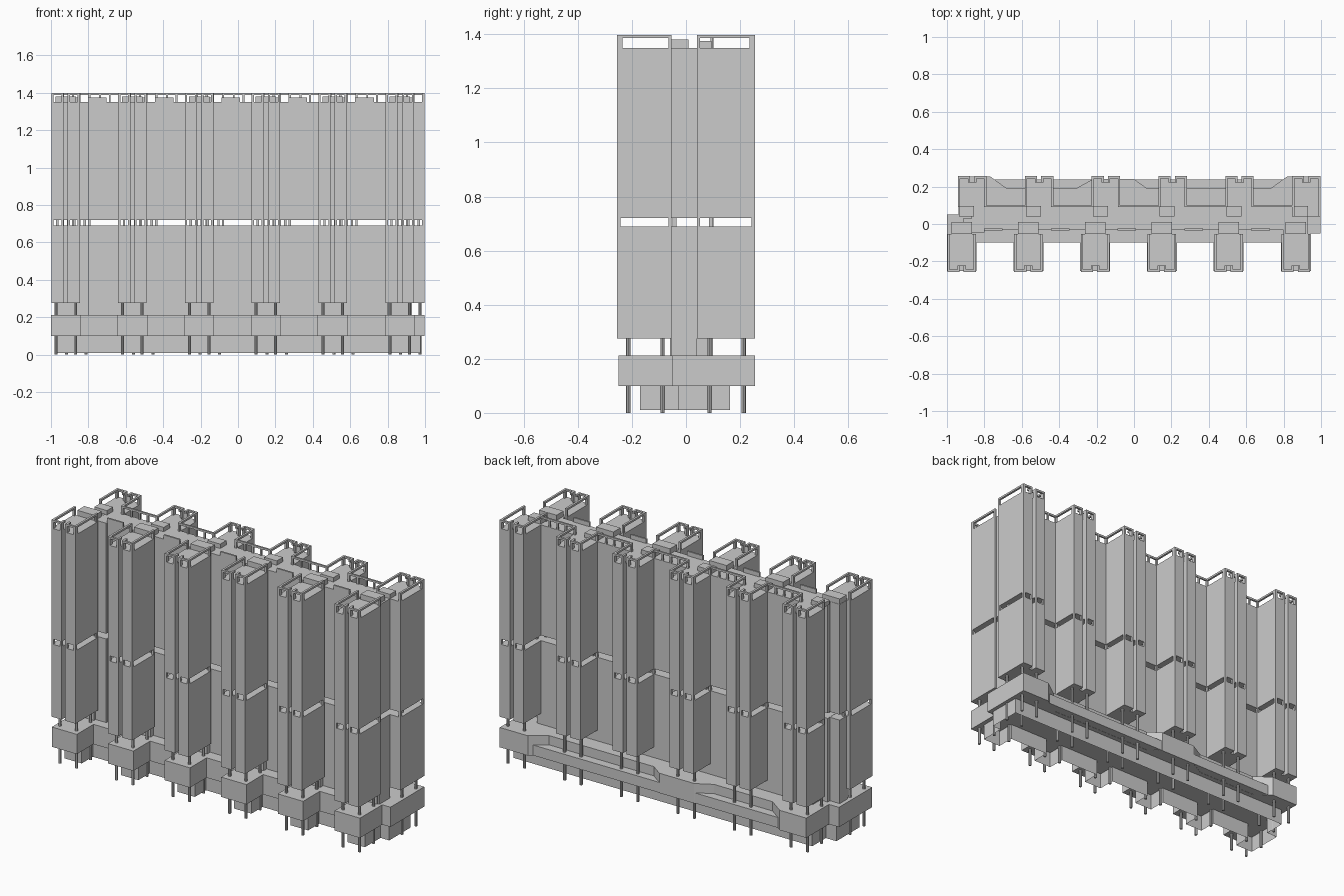
import bpy, bmesh, math

if "Cube" in bpy.data.objects:
    bpy.data.objects.remove(bpy.data.objects["Cube"])

FRONT = [-0.922, -0.565, -0.208, 0.149, 0.506, 0.865]   # front tower centres
BACK = [-0.865, -0.507, -0.150, 0.207, 0.564, 0.921]    # back tower centres
HW = 0.076                                              # half tower width
LEVELS = [(0.275, 0.69), (0.72, 1.35)]                  # split by open refuge floor


def finish(name, bm):
    bmesh.ops.recalc_face_normals(bm, faces=bm.faces)
    me = bpy.data.meshes.new(name)
    bm.to_mesh(me)
    bm.free()
    ob = bpy.data.objects.new(name, me)
    bpy.context.collection.objects.link(ob)
    return ob


def add_prism(bm, pts, z0, z1, closed_bottom=True):
    lo = [bm.verts.new((x, y, z0)) for x, y in pts]
    hi = [bm.verts.new((x, y, z1)) for x, y in pts]
    n = len(pts)
    for i in range(n):
        j = (i + 1) % n
        bm.faces.new((lo[i], lo[j], hi[j], hi[i]))
    bm.faces.new(hi)
    if closed_bottom:
        bm.faces.new(lo[::-1])


def add_box(bm, x0, x1, y0, y1, z0, z1):
    y0, y1 = min(y0, y1), max(y0, y1)
    add_prism(bm, [(x0, y0), (x1, y0), (x1, y1), (x0, y1)], z0, z1)


def add_column(bm, x, y, z0, z1, r=0.008):
    add_prism(bm, [(x + r * math.cos(a * math.pi / 4), y + r * math.sin(a * math.pi / 4))
                   for a in range(8)], z0, z1)


def lobed_front(y_in, y_out, half):
    pts = []
    for c in FRONT:
        pts += [(c - half, y_in), (c - half, y_out), (c + half, y_out), (c + half, y_in)]
    return pts


def build_tower(name, c, s, inner):
    """s = -1 for front row, +1 for back row; inner = y of the side facing the core"""
    out = s * 0.256
    slot = 0.011
    x0, x1 = c - HW, c + HW
    # slotted shaft in two stages
    bm = bmesh.new()
    plan = [(x0, inner), (x0, out), (c - slot, out), (c - slot, out - s * 0.034),
            (c + slot, out - s * 0.034), (c + slot, out), (x1, out), (x1, inner)]
    for z0, z1 in LEVELS:
        add_prism(bm, plan, z0, z1)
    finish(name + "_shaft", bm)

    # posts through the refuge floor and at the roof
    bm = bmesh.new()
    t = 0.012
    for z0, z1, d in ((0.69, 0.72, 0.013), (1.35, 1.39, 0.022)):
        for x in (x0, c - slot - t, c + slot, x1 - t):
            add_box(bm, x, x + t, out, out - s * d, z0, z1)
        for x in (x0, x1 - t):
            add_box(bm, x, x + t, inner, inner + s * 0.012, z0, z1)
    finish(name + "_posts", bm)

    # roof rails
    bm = bmesh.new()
    for x in (x0, x1 - t):
        add_box(bm, x, x + t, inner, out, 1.387, 1.398)
    for xa, xb in ((x0, c - slot), (c + slot, x1)):
        add_box(bm, xa, xb, out, out - s * t, 1.387, 1.398)
    for x in (c - slot - t, c + slot):
        add_box(bm, x, x + t, out, out - s * 0.035, 1.387, 1.398)
    finish(name + "_roof_rail", bm)

    # stilts below the shaft
    bm = bmesh.new()
    for x in (c - 0.052, c + 0.052):
        for y in (0.213, 0.087):
            add_column(bm, x, s * y, 0.0, 0.28)
    finish(name + "_stilts", bm)


for i, c in enumerate(FRONT):
    build_tower(f"front_tower_{i + 1}", c, -1, -0.053)
for i, c in enumerate(BACK):
    build_tower(f"back_tower_{i + 1}", c, 1, 0.04 if i == 5 else 0.09)

# central slab joining both rows, with links to each front tower
core = [(-0.915, -0.045), (-0.8, -0.045), (-0.8, -0.033), (0.8, -0.033), (0.8, -0.053),
        (0.93, -0.053), (0.93, 0.04), (0.87, 0.04), (0.87, 0.1), (-0.87, 0.1),
        (-0.87, 0.03), (-0.915, 0.03)]
bm = bmesh.new()
for z0, z1 in ((0.205, 0.69), (0.72, 1.35)):
    add_prism(bm, core, z0, z1)
    for c in FRONT:
        add_box(bm, c - 0.055, c + 0.055, -0.06, 0.01, z0, z1 - 0.001)
finish("central_slab", bm)

# refuge floor posts in the central slab
bm = bmesh.new()
for f, b in zip(FRONT, BACK):
    for dx in (-0.05, 0.04):
        add_box(bm, f + dx, f + dx + 0.012, -0.05, -0.035, 0.69, 0.72)
        add_box(bm, b + dx, b + dx + 0.012, 0.085, 0.1, 0.69, 0.72)
finish("central_floor_posts", bm)

# rooftop boxes, low parapets and rear rail
bm = bmesh.new()
for i, (f, b) in enumerate(zip(FRONT, BACK)):
    add_box(bm, f - 0.055, f + 0.055, -0.053, 0.01, 1.35, 1.38)
    add_box(bm, b - 0.07, b + 0.01, 0.04, 0.095, 1.35, 1.375)
    if i < 5:
        add_box(bm, f + 0.12, f + 0.22, -0.035, -0.025, 1.35, 1.375)
finish("rooftop_boxes", bm)

bm = bmesh.new()
for a, b in zip(BACK, BACK[1:]):
    x0, x1 = a + HW, b - HW
    add_box(bm, x0, x1, 0.09, 0.1, 1.387, 1.398)
    for k in range(1, 4):
        x = x0 + (x1 - x0) * k / 4
        add_box(bm, x - 0.005, x + 0.005, 0.09, 0.1, 1.35, 1.39)
finish("central_roof_rail", bm)

# podium with lobes in front and angled recesses at the back
podium = lobed_front(-0.1, -0.25, 0.08)
podium[0] = (-1.0, 0.05)
podium[1] = (-1.0, -0.25)
podium[-1] = (0.945, -0.05)
podium += [(0.997, -0.05), (0.997, 0.255), (0.82, 0.255), (0.73, 0.19), (0.07, 0.19),
           (0.0, 0.24), (-0.22, 0.24), (-0.31, 0.19), (-0.68, 0.19), (-0.77, 0.255),
           (-0.937, 0.255), (-0.937, 0.05)]
bm = bmesh.new()
add_prism(bm, podium, 0.1, 0.213)
finish("podium", bm)

bm = bmesh.new()
add_box(bm, -0.78, 0.85, 0.15, 0.239, 0.101, 0.16)
finish("podium_back_ledge", bm)

# recessed ground floor walls, open underneath
ground = lobed_front(-0.07, -0.17, 0.055)
ground[0] = (ground[0][0], 0.04)
ground[-1] = (ground[-1][0], -0.03)
ground += [(0.975, -0.03), (0.975, 0.162), (-0.91, 0.162), (-0.91, 0.04)]
bm = bmesh.new()
add_prism(bm, ground, 0.01, 0.1, closed_bottom=False)
finish("ground_floor_walls", bm)
